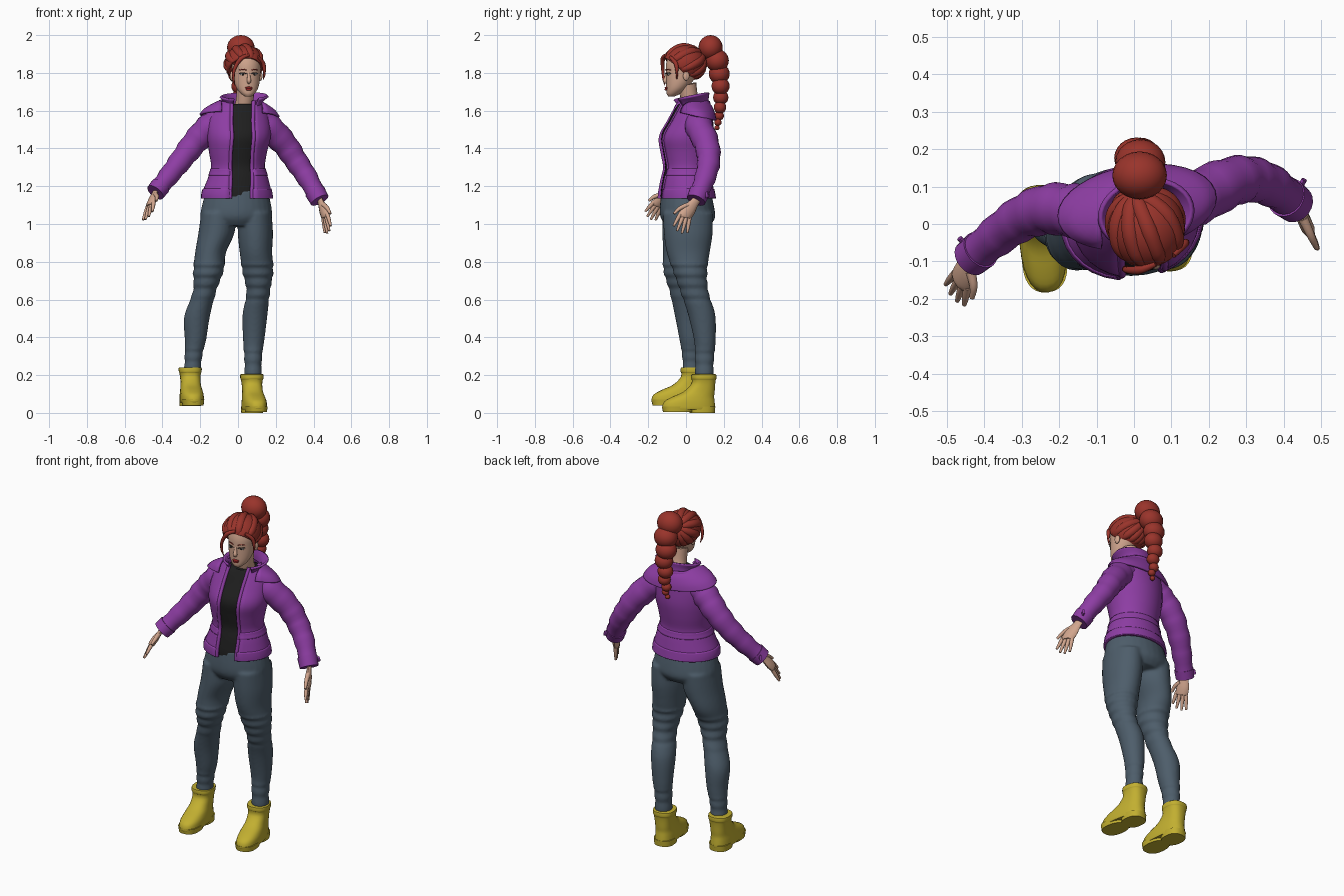
import bpy, bmesh, math
from mathutils import Vector, Matrix

if "Cube" in bpy.data.objects:
    bpy.data.objects.remove(bpy.data.objects["Cube"])
TAU = 2 * math.pi
made = []

def colour(name, *rgb):
    m = bpy.data.materials.new(name)
    m.use_nodes = True
    m.diffuse_color = (*rgb, 1)
    m.node_tree.nodes["Principled BSDF"].inputs["Base Color"].default_value = (*rgb, 1)
    return m

PURPLE = colour("jacket purple", .27, .047, .37)
BLACK = colour("shirt black", .014, .014, .014)
SLATE = colour("trouser slate", .075, .11, .145)
YELLOW = colour("boot yellow", .54, .43, .03)
HAIR = colour("hair red", .32, .034, .024)
SKIN = colour("skin", .64, .38, .27)
LIPS = colour("lip red", .38, .025, .025)
WHITE = colour("eye white", .7, .66, .64)
IRIS = colour("iris dark", .03, .025, .02)

def finish(name, bm, mat, thick=0):
    bmesh.ops.recalc_face_normals(bm, faces=bm.faces)
    me = bpy.data.meshes.new(name)
    bm.to_mesh(me)
    bm.free()
    me.materials.append(mat)
    ob = bpy.data.objects.new(name, me)
    bpy.context.collection.objects.link(ob)
    if thick:
        mod = ob.modifiers.new("thickness", "SOLIDIFY")
        mod.thickness, mod.offset = thick, 0
    made.append(ob)
    return ob

def spline(rows, steps=4):
    """Smooth curve through rows of equal length."""
    out = []
    for i in range(len(rows) - 1):
        a, b, c, d = (rows[min(max(k, 0), len(rows) - 1)] for k in range(i - 1, i + 3))
        for t in (s / steps for s in range(steps)):
            out.append([q + t / 2 * (r - p + t * (2*p - 5*q + 4*r - w + t * (3*(q - r) + w - p)))
                        for p, q, r, w in zip(a, b, c, d)])
    return out + [list(rows[-1])]

def skin(name, rings, mat, closed=True, thick=0):
    bm = bmesh.new()
    vs = [[bm.verts.new(p) for p in ring] for ring in rings]
    n = len(vs[0])
    for a, b in zip(vs, vs[1:]):
        for k in range(n if closed else n - 1):
            bm.faces.new((a[k], a[(k + 1) % n], b[(k + 1) % n], b[k]))
    if closed:
        bm.faces.new(vs[0])
        bm.faces.new(vs[-1])
    return finish(name, bm, mat, thick)

def loft(name, rows, mat, yaw=0, gap=0, tilt=0, power=1, steps=4, n=28):
    """Level rings from rows of x, y, z, half width, half depth; gap opens the front."""
    rings = []
    for x, y, z, rx, ry in spline(rows, steps):
        g = math.asin(min(gap / rx, .95))
        ring = []
        for k in range(n + 1 if gap else n):
            a = g + (TAU - 2 * g) * k / n
            s, c = (math.copysign(abs(v) ** power, v) for v in (math.sin(a), -math.cos(a)))
            p = Matrix.Rotation(yaw, 3, "Z") @ Vector((rx * s, ry * c, 0))
            ring.append(Vector((x, y, z + tilt * p.y)) + p)
        rings.append(ring)
    return skin(name, rings, mat, not gap, .012 if gap else 0)

def tube(name, rows, mat, ref=(0, 0, 1), flat=1, ripple=0, steps=4, n=10):
    """Rings across a path of x, y, z, radius; flat squeezes them across ref."""
    rows = spline(rows, steps)
    pts = [Vector(r[:3]) for r in rows]
    rings = []
    for i, p in enumerate(pts):
        t = (pts[min(i + 1, len(pts) - 1)] - pts[max(i - 1, 0)]).normalized()
        u = Vector(ref)
        u = (u - t * u.dot(t)).normalized()
        v = t.cross(u) * flat
        r = rows[i][3] * (1 + ripple * math.sin(i * 2.1))
        rings.append([p + r * (math.cos(TAU * k / n) * u + math.sin(TAU * k / n) * v) for k in range(n)])
    return skin(name, rings, mat)

def ball(name, loc, size, mat, n=24):
    bm = bmesh.new()
    bmesh.ops.create_uvsphere(bm, u_segments=n, v_segments=n // 2, radius=1)
    bm.transform(Matrix.Translation(loc) @ Matrix.Diagonal((*size, 1)))
    return finish(name, bm, mat)

# Jacket body, shirt, bands and front edges
TWIST = .16
jacket = [(-.005, .004, 1.135, .182, .144), (-.005, .002, 1.17, .178, .14), (0, .002, 1.24, .155, .128),
          (0, .002, 1.3, .137, .117), (0, .002, 1.38, .148, .13), (.005, .003, 1.46, .163, .139),
          (.005, .022, 1.54, .16, .115), (.01, .035, 1.6, .136, .096), (.015, .04, 1.65, .095, .08)]
loft("jacket_body", jacket, PURPLE, TWIST, gap=.058)
shirt = [(x, y, z + .01, w * .95, d * .95) for x, y, z, w, d in jacket[:-1]]
loft("shirt", shirt + [(.025, .022, 1.635, .06, .062)], BLACK, TWIST)
for name, low, high in (("hem_band", 1.13, 1.19), ("waist_band", 1.25, 1.3)):
    rows = [(x, y, z, w + .004, d + .004) for x, y, z, w, d in spline(jacket, 8) if low < z < high]
    loft(name, rows, PURPLE, TWIST, gap=.06, steps=1)
for side, label in ((1, "left"), (-1, "right")):
    path = []
    for x, y, z, w, d in jacket:
        s = min(.058 / w, .95)
        p = Matrix.Rotation(TWIST, 3, "Z") @ Vector((side * w * s, -d * math.sqrt(1 - s * s), 0))
        path.append((x + p.x, y + p.y, z, .01))
    tube(label + "_placket", path, PURPLE, ref=(1, 0, 0))

# Shoulder yoke and standing collar
loft("shoulder_yoke", [(.015, .045, 1.655, .088, .075), (.012, .045, 1.635, .13, .09),
                       (.01, .045, 1.603, .183, .102), (.008, .045, 1.572, .21, .107)],
     PURPLE, TWIST, gap=.11, tilt=-.22)
loft("collar", [(.02, .033, 1.62, .09, .082), (.027, .03, 1.65, .1, .084), (.033, .026, 1.677, .126, .092)],
     PURPLE, TWIST, gap=.066, tilt=.2)

# Sleeves, cuffs and hands
arms = {
    "left": ([(.1, .055, 1.55, .068), (.165, .07, 1.51, .073), (.25, .11, 1.42, .067), (.31, .12, 1.33, .061),
              (.37, .1, 1.24, .055), (.43, .055, 1.13, .047)], (.025, .045, .01),
             (.436, .05, 1.12), (.462, -.005, 1.045), (.478, -.035, .955), (.35, -.8, .4)),
    "right": ([(-.1, .035, 1.55, .068), (-.16, .035, 1.505, .072), (-.23, .04, 1.43, .067),
               (-.3, .015, 1.34, .06), (-.37, -.035, 1.25, .053), (-.435, -.09, 1.17, .046)], (-.03, .035, .01),
              (-.44, -.097, 1.165), (-.462, -.15, 1.105), (-.482, -.197, 1.03), (.5, -.55, .45)),
}
for label, (path, out, *hand) in arms.items():
    tube(label + "_sleeve", path, PURPLE, ripple=.05, n=20)
    a, b = Vector(path[-2]), Vector(path[-1])
    tube(label + "_cuff", [a.lerp(b, t) + Vector((0, 0, 0, .005)) for t in (.62, .8, 1.04)], PURPLE, n=20)
    strap = a.lerp(b, .88).xyz
    tube(label + "_cuff_strap", [(*(strap + Vector(out) * k), .016) for k in (.5, 1, 1.3)], PURPLE, flat=.5)
    w, k, e, s = map(Vector, hand)
    s.normalize()
    tube(label + "_palm", [(*(w - (k - w) * .5), .024), (*w, .024), (*w.lerp(k, .55), .036),
                           (*k, .037), (*k.lerp(e, .12), .03)], SKIN, ref=s, flat=.5)
    for i in range(4):
        f = i - 1.5
        start, end = k + s * f * .019, e + s * f * .031
        end = end.lerp(start, .08 * f * f)
        tube(f"{label}_finger_{i + 1}", [(*start, .011), (*start.lerp(end, .5), .01), (*end, .006)], SKIN)
    thumb = w.lerp(k, .35) + s * .02
    tube(label + "_thumb", [(*thumb, .014), (*(thumb + s * .028 + (k - w) * .4), .011),
                            (*(thumb + s * .038 + (k - w) * .85), .007)], SKIN)

# Trousers: hips and legs fused into one cloth surface
legs = {
    "left": [(.09, .01, 1.06, .088, .132), (.092, .012, .95, .093, .129), (.095, .012, .85, .086, .114),
             (.105, .022, .75, .082, .09), (.107, .045, .64, .062, .074), (.09, .083, .52, .066, .072),
             (.083, .1, .38, .056, .057), (.08, .098, .3, .047, .051), (.08, .096, .17, .045, .047)],
    "right": [(-.105, .005, 1.06, .09, .13), (-.115, .002, .95, .095, .127), (-.145, -.008, .85, .082, .114),
              (-.157, -.03, .75, .08, .089), (-.178, -.015, .64, .061, .071), (-.217, .014, .51, .068, .072),
              (-.225, .026, .39, .057, .061), (-.235, .03, .31, .047, .051), (-.243, .032, .2, .044, .047)],
}
trousers = loft("trousers", [(-.005, 0, 1.18, .163, .13), (-.008, .006, 1.08, .187, .145),
                             (-.01, .01, 1.03, .186, .143), (-.01, .01, .99, .15, .115)], SLATE)
bpy.ops.object.select_all(action="DESELECT")
for label, rows in legs.items():
    folds = []
    for i, (x, y, z, w, d) in enumerate(spline(rows, 6)):
        # cloth bunches at the knee and the ankle
        k = 1 + (.06 if .6 < z < .8 or z < .34 else 0) * math.sin(i * 2.1)
        folds.append((x, y, z, w * k, d * k))
    loft(label + "_trouser_leg", folds, SLATE, steps=1).select_set(True)
    made.pop()
trousers.select_set(True)
bpy.context.view_layer.objects.active = trousers
bpy.ops.object.join()
fuse = trousers.modifiers.new("fuse", "REMESH")
fuse.mode, fuse.voxel_size, fuse.use_smooth_shade = "VOXEL", .008, True
trousers.modifiers.new("soften", "SMOOTH").iterations = 6

# Boots: heel, tread, rounded foot and shaft
boot = [(0, .018, .06, .138), (0, .03, .062, .142), (.004, .06, .061, .135), (.024, .085, .057, .112),
        (.055, .112, .053, .083), (.076, .15, .053, .064), (.08, .175, .057, .063), (.08, .182, .06, .066),
        (.08, .203, .06, .065), (.08, .205, .05, .055)]
heel = [(.072, 0, .056, .066), (.072, .035, .058, .069)]
tread = [(-.058, .004, .056, .078), (-.058, .035, .06, .083)]
for label, x, y, z, yaw in (("left", .086, .014, 0, .16), ("right", -.245, -.042, .036, .1)):
    for part, rows in (("boot", boot), ("boot_heel", heel), ("boot_tread", tread)):
        rows = [(x - cy * math.sin(yaw), y + cy, z + cz, w, d) for cy, cz, w, d in rows]
        loft(f"{label}_{part}", rows, YELLOW, yaw, power=.82, steps=3)

# Neck and head; head parts share one turned frame
tube("neck", [(.028, .045, 1.6, .052), (.036, .02, 1.66, .046), (.042, .005, 1.74, .05)], SKIN, ref=(1, 0, 0), n=16)
first_head_part = len(made)
head = [(0, -.055, 1.676, .018, .018), (0, -.045, 1.69, .036, .036), (0, -.03, 1.715, .055, .053),
        (0, -.015, 1.75, .067, .069), (0, 0, 1.8, .074, .085), (0, .005, 1.85, .077, .088),
        (0, .005, 1.9, .062, .07), (0, .005, 1.925, .03, .035)]
loft("head", head, SKIN)

def on_face(u, z, out=0):
    _, cy, _, w, d = min(spline(head, 12), key=lambda r: abs(r[2] - z))
    return Vector((u, cy - d * math.sqrt(1 - (u / w) ** 2) - out, z))

tube("nose", [(*on_face(0, 1.8, -.006), .007), (*on_face(0, 1.775), .009), (*on_face(0, 1.758, .005), .012),
              (*on_face(0, 1.748, -.005), .008)], SKIN, ref=(1, 0, 0))
ball("upper_lip", on_face(0, 1.721), (.02, .008, .006), LIPS)
ball("lower_lip", on_face(0, 1.713), (.016, .009, .007), LIPS)
for side, label in ((1, "left"), (-1, "right")):
    ball(label + "_eye", on_face(side * .031, 1.793, -.002), (.014, .005, .006), WHITE)
    ball(label + "_iris", on_face(side * .03, 1.793, .001), (.006, .004, .006), IRIS)
    for part, z, mat in (("eyelash", 1.796, IRIS), ("eyebrow", 1.814, HAIR)):
        arch = [(*on_face(side * u, z + h, .002), .0025) for u, h in ((.014, 0), (.031, .005), (.049, 0))]
        tube(f"{label}_{part}", arch, mat)
    ball(label + "_ear", (side * .077, .012, 1.783), (.01, .017, .025), SKIN)

# Swept back hair cap, locks and loose strands
centre, radii = Vector((-.01, .015, 1.85)), Vector((.097, .107, .092))
hairline, slope = Vector((0, -.09, 1.882)), .88
bm = bmesh.new()
bmesh.ops.create_uvsphere(bm, u_segments=32, v_segments=20, radius=1)
bm.transform(Matrix.Translation(centre) @ Matrix.Diagonal((*radii, 1)))
bmesh.ops.bisect_plane(bm, geom=bm.verts[:] + bm.edges[:] + bm.faces[:], plane_co=hairline,
                       plane_no=(0, slope, 1), clear_inner=True)
finish("hair_cap", bm, HAIR, .012)
knot = Vector((-.03, .11, 1.895))
for i in range(12):
    a = TAU * (i + .5) / 12
    start = centre + Vector((radii.x * math.sin(a), -radii.y * math.cos(a), 0))
    start.z = hairline.z - slope * (start.y - hairline.y)
    path = []
    for j in range(7):
        d = start.lerp(knot, j / 6) - centre
        size = math.sqrt(sum((d[k] / radii[k]) ** 2 for k in range(3)))
        path.append((*(centre + d * .91 / size), .01 + .015 * math.sin(math.pi * (j + .7) / 7.4)))
    tube(f"hair_lock_{i + 1}", path, HAIR, steps=3)
tube("right_fringe", [(0, -.085, 1.895, .008), (-.045, -.095, 1.875, .012), (-.078, -.09, 1.82, .009),
                      (-.083, -.085, 1.77, .007), (-.074, -.08, 1.735, .002)], HAIR)
tube("left_fringe", [(.05, -.07, 1.885, .008), (.083, -.045, 1.85, .011), (.09, -.04, 1.8, .007),
                     (.084, -.04, 1.765, .002)], HAIR)
for ob in made[first_head_part:]:
    ob.location = (.045, -.022, 0)
    ob.rotation_euler.z = .15

# High bun and segmented braid
ball("bun", (.015, .13, 1.934), (.073, .064, .066), HAIR)
braid = [(.165, 1.865, .067), (.176, 1.795, .06), (.183, 1.73, .052), (.184, 1.67, .044), (.18, 1.617, .036),
         (.175, 1.573, .028), (.169, 1.538, .021), (.164, 1.51, .015)]
for i, (y, z, r) in enumerate(braid):
    ball(f"braid_segment_{i + 1}", (.012 + .005 * (-1) ** i, y, z), (r, r * .92, r * .9), HAIR)

for ob in made:
    ob.select_set(True)
bpy.ops.object.shade_smooth_by_angle(angle=math.radians(40))
